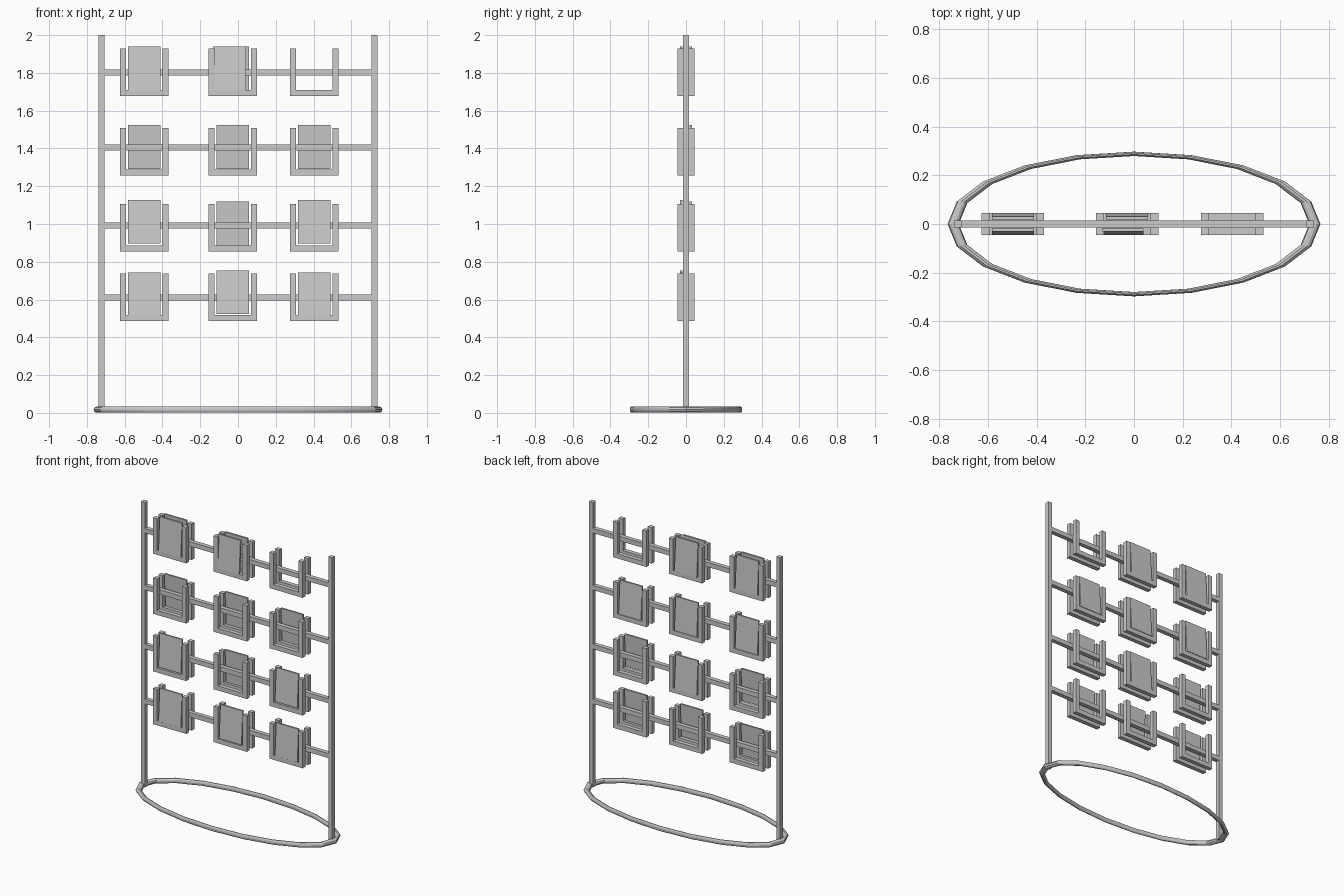
import bpy, bmesh, math
from mathutils import Matrix, Vector

if "Cube" in bpy.data.objects:
    bpy.data.objects.remove(bpy.data.objects["Cube"])


def finish(name, bm):
    bmesh.ops.recalc_face_normals(bm, faces=bm.faces)
    mesh = bpy.data.meshes.new(name)
    bm.to_mesh(mesh)
    bm.free()
    obj = bpy.data.objects.new(name, mesh)
    bpy.context.collection.objects.link(obj)
    return obj


def box(name, x0, x1, y0, y1, z0, z1):
    bm = bmesh.new()
    size = Vector((x1 - x0, y1 - y0, z1 - z0))
    centre = Vector((x0 + x1, y0 + y1, z0 + z1)) / 2
    bmesh.ops.create_cube(bm, size=1, matrix=Matrix.Translation(centre) @ Matrix.Diagonal((*size, 1)))
    return finish(name, bm)


def prism(name, pts, axis, a, b):
    # extrude a planar outline from a to b along axis 'x' or 'y'
    bm = bmesh.new()
    place = (lambda p, t: (t, p[0], p[1])) if axis == 'x' else (lambda p, t: (p[0], t, p[1]))
    face = bm.faces.new([bm.verts.new(place(p, a)) for p in pts])
    ext = bmesh.ops.extrude_face_region(bm, geom=[face])
    shift = (b - a, 0, 0) if axis == 'x' else (0, b - a, 0)
    verts = [g for g in ext['geom'] if isinstance(g, bmesh.types.BMVert)]
    bmesh.ops.translate(bm, verts=verts, vec=shift)
    return finish(name, bm)


# oval base ring
bpy.ops.mesh.primitive_torus_add(major_segments=20, minor_segments=10,
                                 major_radius=1, minor_radius=0.031, location=(0, 0, 0.0175))
ring = bpy.context.object
ring.name = "base_ring"
ring.scale = (0.742, 0.288, 0.565)
bpy.ops.object.transform_apply(location=False, rotation=False, scale=True)
bpy.ops.object.shade_smooth_by_angle(angle=math.radians(17))

# upright posts
for side, s in (("left", -1), ("right", 1)):
    xs = sorted((s * 0.708, s * 0.738))
    box(side + "_post", *xs, -0.015, 0.015, 0.01, 2.0)

# rows: rail height, holder bottom, plate bottom
rows = [(1.803, 1.677, 1.709), (1.405, 1.257, 1.292),
        (0.993, 0.855, 0.896), (0.61, 0.486, 0.511)]
columns = [-0.497, -0.028, 0.403]
# sides carrying a plate: F front, B back
plates = [["FB", "FB", ""], ["B", "B", "B"], ["F", "B", "F"], ["F", "F", "F"]]

W, H, T = 0.128, 0.251, 0.032
for r, (rail_z, z, plate_z) in enumerate(rows):
    box(f"rail_{r}", -0.71, 0.71, -0.015, 0.015, rail_z - 0.016, rail_z + 0.016)
    for c, x in enumerate(columns):
        # U-shaped holder frames clamped on both sides of the rail
        outline = [(x - W, z), (x + W, z), (x + W, z + H), (x + W - T, z + H),
                   (x + W - T, z + T), (x - W + T, z + T), (x - W + T, z + H), (x - W, z + H)]
        for tag, s in (("F", -1), ("B", 1)):
            side = "front" if s < 0 else "back"
            prism(f"holder_{side}_{r}_{c}", outline, 'y', s * 0.015, s * 0.045)
            # leaning display plate
            if tag in plates[r][c]:
                px = x - 0.018 if (r, c, s) == (0, 1, -1) else x
                pz = plate_z + (0.012 if (r, c) == (3, 1) else -0.009 if (r, c) == (2, 1) else 0)
                section = [(s * 0.033, pz), (s * 0.045, pz),
                           (s * 0.031, pz + 0.232), (s * 0.019, pz + 0.232)]
                prism(f"plate_{side}_{r}_{c}", section, 'x', px - 0.086, px + 0.086)
